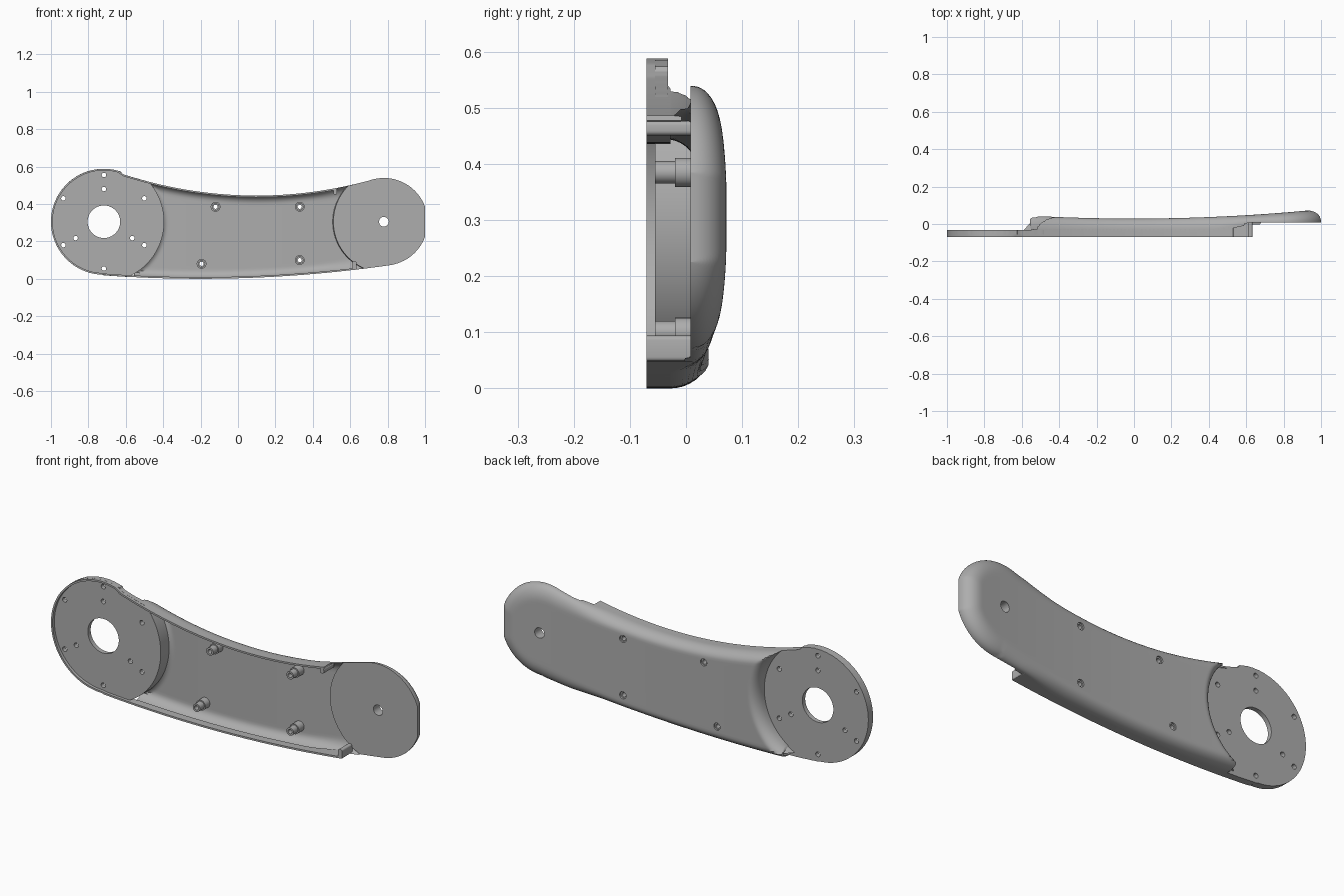
import bpy, bmesh, math

if "Cube" in bpy.data.objects:
    bpy.data.objects.remove(bpy.data.objects["Cube"])

grey = bpy.data.materials.new("satin_grey")
grey.use_nodes = True
COLOR = (0.42, 0.42, 0.42, 1)
grey.diffuse_color = COLOR
grey.node_tree.nodes["Principled BSDF"].inputs["Base Color"].default_value = COLOR

CZ = 0.305                     # height of both pivot centres
DX, DR = -0.717, 0.283         # large disc
EX, ER = 0.78, 0.234           # rounded end
FRONT, DISC_FRONT, DISC_BACK, PAD = -0.07, -0.055, -0.032, 0.008


def chord(r, d):
    return math.sqrt(max(r * r - d * d, 0))


# Outline of the arm: two pivots joined by shallow curves
def top(x):
    if x < -0.62:
        return CZ + chord(DR, x - DX)
    if x > 0.7:
        return CZ + chord(ER, x - EX)
    return 0.445 + 0.222 * (x - 0.1) ** 2


def bottom(x):
    if x < -0.72:
        return CZ - chord(DR, x - DX)
    if x > 0.83:
        return CZ - chord(ER, x - EX)
    return 0.071 * (x + 0.2) ** 2


def smooth(a, b, x):
    t = min(max((x - a) / (b - a), 0), 1)
    return t * t * (3 - 2 * t)


def edge_y(x):
    return -0.028 + 0.04 * smooth(0.4, 0.66, x)


def back_y(x):
    return 0.029 + 0.05 * x * x


def shell_y(x, z):
    # Back surface, rolled over towards the outline
    d = min(z - bottom(x), top(x) - z, max(math.hypot(x - DX, z - CZ) - 0.30, x + 9 if x < -0.6 else 0))
    if x > EX:
        d = min(d, ER - math.hypot(x - EX, z - CZ), 1 - x)
    width = 0.045 + 0.035 * smooth(0.3, 0.9, x)
    k = 1 - min(max(d, 0) / width, 1)
    return edge_y(x) + (back_y(x) - edge_y(x)) * math.sqrt(1 - k * k)


def finish(name, bm):
    bmesh.ops.recalc_face_normals(bm, faces=bm.faces[:])
    me = bpy.data.meshes.new(name)
    bm.to_mesh(me)
    bm.free()
    ob = bpy.data.objects.new(name, me)
    bpy.context.collection.objects.link(ob)
    me.materials.append(grey)
    return ob


def activate(ob):
    bpy.ops.object.select_all(action='DESELECT')
    ob.select_set(True)
    bpy.context.view_layer.objects.active = ob


def shade(ob):
    activate(ob)
    bpy.ops.object.shade_smooth_by_angle(angle=math.radians(35))


def loft(name, rings, closed=False):
    # Skin equal-length closed rings; cap the ends unless the loft loops
    bm = bmesh.new()
    vs = [[bm.verts.new(p) for p in r] for r in rings]
    n = len(vs[0])
    pairs = list(zip(vs, vs[1:])) + ([(vs[-1], vs[0])] if closed else [])
    for a, b in pairs:
        for i in range(n):
            j = (i + 1) % n
            bm.faces.new((a[i], a[j], b[j], b[i]))
    if not closed:
        bm.faces.new(vs[0])
        bm.faces.new(vs[-1])
    return finish(name, bm)


def turned(name, x, z, profile, closed=True, n=32):
    # Part turned about a front-to-back axis from (radius, y) pairs
    ang = [math.tau * i / n for i in range(n)]
    return loft(name, [[(x + r * math.cos(a), y, z + r * math.sin(a)) for a in ang]
                       for r, y in profile], closed)


def drill(ob, holes):
    for x, z, r in holes:
        cut = turned("hole_cutter", x, z, [(r, -0.2), (r, 0.2)], False)
        mod = ob.modifiers.new("hole", 'BOOLEAN')
        mod.operation, mod.solver, mod.object = 'DIFFERENCE', 'EXACT', cut
        activate(ob)
        bpy.ops.object.modifier_apply(modifier=mod.name)
        bpy.data.objects.remove(cut)


# Cover shell: a grid running from the disc arc, past the pad arc, to the far end
ROWS, NA, NB = 36, 60, 40


def arc_x(v, rule):
    x = 0.0
    for _ in range(30):
        x = rule(bottom(x) + (top(x) - bottom(x)) * v)
    return x


def row_points(v):
    xl = arc_x(v, lambda z: max(DX + chord(0.30, z - CZ), -0.555))
    xm = arc_x(v, lambda z: EX - chord(0.27, z - CZ))
    xs = [xl + (xm - 0.004 - xl) * (i / NA) ** 1.5 for i in range(NA + 1)]
    xs += [xm + (1 - xm) * math.sin(math.pi / 2 * i / NB) for i in range(NB + 1)]
    return [(x, bottom(x) + (top(x) - bottom(x)) * v) for x in xs]


bm = bmesh.new()
back, front = [], []
for r in range(ROWS + 1):
    pts = row_points(0.5 - 0.5 * math.cos(math.pi * r / ROWS))
    ys = [shell_y(x, z) for x, z in pts]
    back.append([bm.verts.new((x, y, z)) for (x, z), y in zip(pts, ys)])
    front.append([bm.verts.new((x, y - 0.014 if i <= NA else min(PAD, y - 0.003), z))
                  for i, ((x, z), y) in enumerate(zip(pts, ys))])
last = len(back[0]) - 1
for g in (back, front):
    for a, b in zip(g, g[1:]):
        for i in range(last):
            bm.faces.new((a[i], a[i + 1], b[i + 1], b[i]))
for r in (0, ROWS):
    for i in range(last):
        bm.faces.new((back[r][i], back[r][i + 1], front[r][i + 1], front[r][i]))
for c in (0, last):
    for r in range(ROWS):
        bm.faces.new((back[r][c], back[r + 1][c], front[r + 1][c], front[r][c]))
cover = finish("cover_shell", bm)
POSTS = [(-0.12, 0.385), (0.33, 0.385), (-0.195, 0.08), (0.33, 0.10)]
drill(cover, [(x, z, 0.018) for x, z in POSTS] + [(EX, CZ, 0.026)])
shade(cover)

# Stepped screw posts inside the cover
for i, (x, z) in enumerate(POSTS):
    base = back_y(x) - 0.008
    shade(turned(f"screw_post_{i + 1}", x, z, [
        (0.011, base), (0.026, base), (0.026, -0.02), (0.02, -0.02),
        (0.02, DISC_FRONT), (0.011, DISC_FRONT)]))


# Mounting disc, ending at the pocket arc
def disc_reach(a):
    r = 0.25
    while r < 0.322:
        x, z = DX + r * math.cos(a), CZ + r * math.sin(a)
        if not bottom(x) <= z <= top(x):
            break
        r += 0.001
    return r


N = 192
angles = [math.tau * i / N for i in range(N)]
reach = [disc_reach(a) for a in angles]


def disc_ring(rs, y):
    return [(DX + r * math.cos(a), y, CZ + r * math.sin(a)) for r, a in zip(rs, angles)]


bore = [0.087] * N
disc = loft("mounting_disc", [disc_ring(bore, DISC_FRONT), disc_ring(reach, DISC_FRONT),
                              disc_ring(reach, DISC_BACK), disc_ring(bore, DISC_BACK)], True)
outer = [(DX + 0.25 * math.cos(a), CZ + 0.25 * math.sin(a), 0.012)
         for a in map(math.radians, (90, 30, -30, -90, -150, 150))]
inner = [(DX + 0.175 * math.cos(a), CZ + 0.175 * math.sin(a), 0.012)
         for a in map(math.radians, (90, -30, 210))]
drill(disc, outer + inner)
shade(disc)

# Curved wall between the disc and the pocket
rings = []
for i in range(49):
    z = 0.03 + 0.475 * i / 48
    x0, x1 = [DX + chord(r, z - CZ) for r in (0.304, 0.322)]
    rings.append([(x0, DISC_FRONT, z), (x1, DISC_FRONT, z), (x1, 0.012, z), (x0, -0.03, z)])
shade(loft("pocket_arc_wall", rings))

# Rim wall following the outline round the disc and along the pocket
path = [(x, bottom(x)) for x in (0.63 - 1.35 * i / 70 for i in range(71))]
for i in range(1, 60):
    a = math.radians(-90 - 200 * i / 60)
    path.append((DX + DR * math.cos(a), CZ + DR * math.sin(a)))
path += [(x, top(x)) for x in (-0.61 + 1.14 * i / 60 for i in range(61))]
rings = []
for i, (x, z) in enumerate(path):
    p, q = path[max(i - 1, 0)], path[min(i + 1, len(path) - 1)]
    dx, dz = q[0] - p[0], q[1] - p[1]
    s = 0.009 / math.hypot(dx, dz)
    xi, zi = x + dz * s, z - dx * s
    y = DISC_BACK if x < -0.54 else edge_y(x)
    rings.append([(x, FRONT, z), (xi, FRONT, zi), (xi, y, zi), (x, y, z)])
shade(loft("rim_wall", rings))

# Rounded stops that close the two wall ends
for name, x, z, sx, sz in (("lower_wall_stop", 0.622, 0.071, 0.022, 0.046),
                           ("upper_wall_stop", 0.52, 0.464, 0.02, 0.026)):
    bm = bmesh.new()
    bmesh.ops.create_cube(bm, size=1)
    depth = PAD + 0.004 - FRONT
    for v in bm.verts:
        v.co = (x + v.co.x * sx, FRONT + (v.co.y + 0.5) * depth, z + v.co.z * sz)
    long_edges = [e for e in bm.edges if abs(e.verts[0].co.y - e.verts[1].co.y) > 0.01]
    bmesh.ops.bevel(bm, geom=long_edges, offset=0.008, segments=4, affect='EDGES', profile=0.5)
    shade(finish(name, bm))
